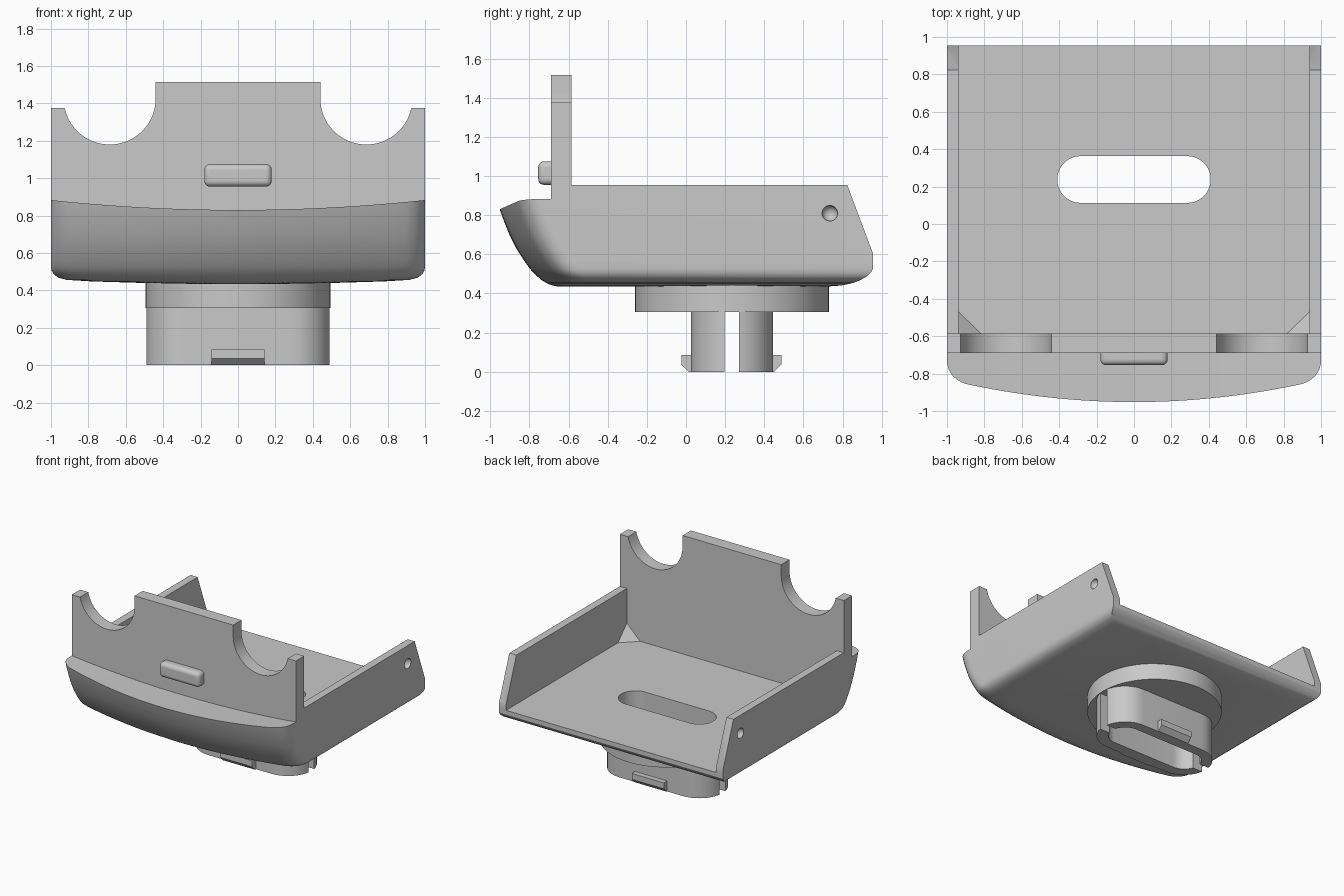
import bpy, bmesh, math
from mathutils import Vector

cube = bpy.data.objects.get("Cube")
if cube:
    bpy.data.objects.remove(cube, do_unlink=True)

grey = bpy.data.materials.new("plain grey")
grey.use_nodes = True
grey.diffuse_color = (0.585, 0.585, 0.585, 1)
grey.node_tree.nodes["Principled BSDF"].inputs["Base Color"].default_value = grey.diffuse_color

FLOOR = 0.56


def finish(name, bm):
    bmesh.ops.recalc_face_normals(bm, faces=bm.faces)
    mesh = bpy.data.meshes.new(name)
    bm.to_mesh(mesh)
    bm.free()
    mesh.materials.append(grey)
    ob = bpy.data.objects.new(name, mesh)
    bpy.context.collection.objects.link(ob)
    return ob


def loft(name, rings):
    """Closed solid through rings of equal point count."""
    bm = bmesh.new()
    loops = [[bm.verts.new(p) for p in ring] for ring in rings]
    n = len(loops[0])
    for a, b in zip(loops, loops[1:]):
        for i in range(n):
            j = (i + 1) % n
            bm.faces.new((a[i], a[j], b[j], b[i]))
    bm.faces.new(loops[0])
    bm.faces.new(loops[-1])
    return finish(name, bm)


def prism(name, pts, axis, lo, hi):
    """Extrude a 2D profile along an axis; the other two axes keep their order."""
    def place(p, d):
        v = list(p)
        v.insert(axis, d)
        return v
    return loft(name, [[place(p, d) for p in pts] for d in (lo, hi)])


def box(name, x0, x1, y0, y1, z0, z1):
    return prism(name, [(x0, y0), (x1, y0), (x1, y1), (x0, y1)], 2, z0, z1)


def stadium(half_length, radius, cy, steps=20):
    pts = []
    for side in (1, -1):
        for i in range(steps + 1):
            a = math.pi * (i / steps - 0.5)
            pts.append((side * (half_length - radius + radius * math.cos(a)),
                        cy + side * radius * math.sin(a)))
    return pts


def slot_cutter():
    return prism("slot", stadium(0.41, 0.125, 0.238), 2, -0.1, 0.8)


def cut(ob, *cutters):
    bpy.context.view_layer.objects.active = ob
    for c in cutters:
        c.hide_render = True
        m = ob.modifiers.new("cut", 'BOOLEAN')
        m.operation, m.solver, m.object = 'DIFFERENCE', 'EXACT', c
        bpy.ops.object.modifier_apply(modifier=m.name)
        bpy.data.objects.remove(c, do_unlink=True)


def smooth(ob, angle=30):
    bpy.ops.object.select_all(action='DESELECT')
    ob.select_set(True)
    bpy.context.view_layer.objects.active = ob
    bpy.ops.object.shade_smooth_by_angle(angle=math.radians(angle))


# Plan outline: square back, bowed front with rounded corners
def outline(z, lean, side, back):
    half = [Vector((u, -0.952 + 0.135 * u * u)) for u in [0.9 * i / 14 for i in range(15)]]
    a, b, c = half[-1], Vector((1, -0.805)), Vector((1, -0.71))
    for i in range(1, 9):
        t = i / 8
        half.append(a * (1 - t) ** 2 + b * 2 * t * (1 - t) + c * t * t)
    pts = [(p.x, p.y + lean) for p in half] + [(1, 0.955 - back)]
    pts += [(-x, y) for x, y in reversed(pts[1:])]
    return [(x * (1 - side), y, z) for x, y in pts]


# Body: height, front lean, side inset, back inset
levels = [(0.435, 0.30, 0.75, 0.24), (0.441, 0.27, 0.45, 0.16), (0.448, 0.25, 0.22, 0.125),
          (0.456, 0.235, 0.085, 0.095), (0.468, 0.215, 0.04, 0.065), (0.485, 0.195, 0.016, 0.035),
          (0.505, 0.173, 0.004, 0.012), (0.525, 0.156, 0, 0), (0.56, 0.13, 0, 0),
          (0.63, 0.085, 0, 0), (0.70, 0.05, 0, 0), (0.77, 0.022, 0, 0), (0.83, 0, 0, 0),
          (0.90, -0.02, 0, 0), (1.515, -0.02, 0, 0)]
body = loft("tray_body", [outline(*level) for level in levels])

# front ledge dips gently towards the middle
dip = [(1.2 * i / 16, 0.83 + 0.053 * (1.2 * i / 16) ** 2) for i in range(-16, 17)]

cut(body,
    # space above the side walls, then the tray cavity
    box("upper_space", -1.2, 1.2, -0.585, 1.2, 0.955, 1.7),
    box("cavity", -0.937, 0.937, -0.585, 1.2, FLOOR, 1.1),
    # sloped back ends of the walls
    prism("back_slope", [(0.955, 0.605), (0.818, 0.97), (1.2, 0.97), (1.2, 0.605)], 0, -1.2, 1.2),
    prism("ledge", dip + [(1.2, 1.7), (-1.2, 1.7)], 1, -1.2, -0.69),
    slot_cutter())

for s in (1, -1):
    # scooped notch and lowered outer corner of the front plate
    arc = [(s * (0.686 - 0.246 * math.cos(a)), 1.426 - 0.246 * math.sin(a))
           for a in [math.radians(168) * i / 32 for i in range(33)]]
    notch = [(s * 0.44, 1.7)] + arc + [(s * 1.2, 1.375), (s * 1.2, 1.7)]
    # round dimple on the outside of each wall
    bm = bmesh.new()
    bmesh.ops.create_uvsphere(bm, u_segments=24, v_segments=14, radius=0.04)
    bmesh.ops.translate(bm, verts=bm.verts, vec=(s, 0.735, 0.81))
    cut(body, prism("notch", notch, 1, -0.8, -0.5), finish("dimple", bm))

    # inner corner gusset
    bm = bmesh.new()
    o, px, py, pz = [bm.verts.new(p) for p in (
        (s * 0.937, -0.585, FLOOR), (s * 0.82, -0.585, FLOOR),
        (s * 0.937, -0.47, FLOOR), (s * 0.937, -0.585, FLOOR + 0.115))]
    for f in ((o, px, py), (o, py, pz), (o, pz, px), (px, py, pz)):
        bm.faces.new(f)
    finish("corner_gusset", bm)
smooth(body)

# Rounded button on the front plate
button = box("front_button", -0.18, 0.18, -0.755, -0.64, 0.955, 1.075)
bev = button.modifiers.new("round", 'BEVEL')
bev.width, bev.segments = 0.03, 5
smooth(button, 40)

# Round collar under the tray
collar = prism("collar", stadium(0.495, 0.4949, 0.235, 32), 2, 0.305, 0.45)
cut(collar, slot_cutter())
smooth(collar)

# Hollow split stem
stem = prism("split_stem", stadium(0.493, 0.21, 0.235), 2, 0, 0.305)
cut(stem, slot_cutter(), box("split", -0.6, 0.6, 0.197, 0.272, -0.1, 0.4))
smooth(stem)

# Snap clips on the stem
for s, name in ((-1, "front_clip"), (1, "back_clip")):
    prof = [(0.18, 0), (0.218, 0), (0.255, 0.037), (0.255, 0.085), (0.18, 0.085)]
    prism(name, [(0.232 + s * y, z) for y, z in prof], 0, -0.143, 0.143)
